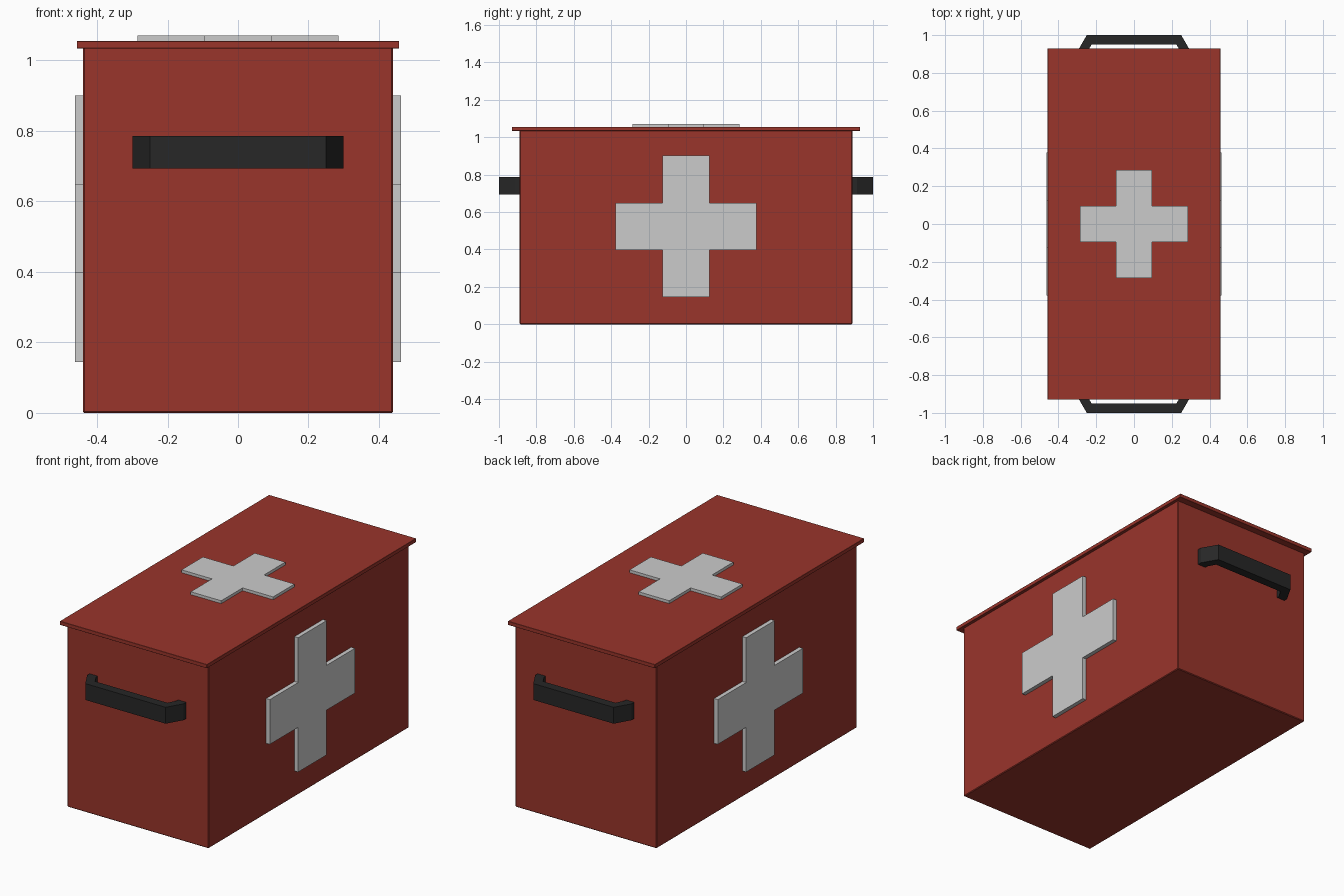
import bpy, bmesh
from mathutils import Matrix, Vector

if "Cube" in bpy.data.objects:
    bpy.data.objects.remove(bpy.data.objects["Cube"])


def material(name, rgb):
    m = bpy.data.materials.new(name)
    m.diffuse_color = (*rgb, 1)
    m.use_nodes = True
    m.node_tree.nodes["Principled BSDF"].inputs["Base Color"].default_value = m.diffuse_color
    return m


red = material("red_paint", (0.32, 0.035, 0.024))
black = material("black_rubber", (0.02, 0.02, 0.02))


def finish(name, bm, mat=None):
    bmesh.ops.recalc_face_normals(bm, faces=bm.faces)
    me = bpy.data.meshes.new(name)
    bm.to_mesh(me)
    bm.free()
    ob = bpy.data.objects.new(name, me)
    bpy.context.collection.objects.link(ob)
    if mat:
        me.materials.append(mat)
    return ob


def box(name, sx, sy, z0, z1, mat, bevel):
    bm = bmesh.new()
    bmesh.ops.create_cube(bm, size=1, matrix=Matrix.Translation((0, 0, (z0 + z1) / 2))
                          @ Matrix.Diagonal((sx, sy, z1 - z0, 1)))
    ob = finish(name, bm, mat)
    mod = ob.modifiers.new("edge", "BEVEL")
    mod.width = bevel
    mod.segments = 1


def prism(name, outline, depth, matrix, mat=None):
    """Extrude an XY outline along local Z, then place it."""
    bm = bmesh.new()
    face = bm.faces.new([bm.verts.new((x, y, 0)) for x, y in outline])
    ext = bmesh.ops.extrude_face_region(bm, geom=[face])
    verts = [v for v in ext["geom"] if isinstance(v, bmesh.types.BMVert)]
    bmesh.ops.translate(bm, verts=verts, vec=(0, 0, depth))
    bm.transform(matrix)
    return finish(name, bm, mat)


def cross(r, w):
    return [(r, -w), (r, w), (w, w), (w, r), (-w, r), (-w, w),
            (-r, w), (-r, -w), (-w, -w), (-w, -r), (w, -r), (w, -w)]


# Case and overhanging lid
box("case_body", 0.88, 1.78, 0, 1.04, red, 0.004)
box("lid", 0.915, 1.86, 1.034, 1.055, red, 0.001)

# Raised crosses on the lid and both long sides
prism("lid_cross", cross(0.285, 0.095), 0.03, Matrix.Translation((0, 0, 1.041)))
for side, label in ((1, "right"), (-1, "left")):
    turn = Matrix(((0, 0, side, side * 0.432), (1, 0, 0, 0),
                   (0, 1, 0, 0.523), (0, 0, 0, 1)))
    prism(label + "_cross", cross(0.378, 0.126), 0.031, turn)

# Bent carrying handles on both ends
half = [(0.3, 0.88), (0.3, 0.913), (0.25, 1.0)]
inner = [(0.225, 0.95), (0.25, 0.905), (0.25, 0.88)]
outline = half + [(-x, y) for x, y in half[::-1]]
outline += [(-x, y) for x, y in inner[::-1]] + inner
for side, label in ((-1, "front"), (1, "back")):
    prism(label + "_handle", [(x, side * y) for x, y in outline], 0.092,
          Matrix.Translation((0, 0, 0.694)), black)
